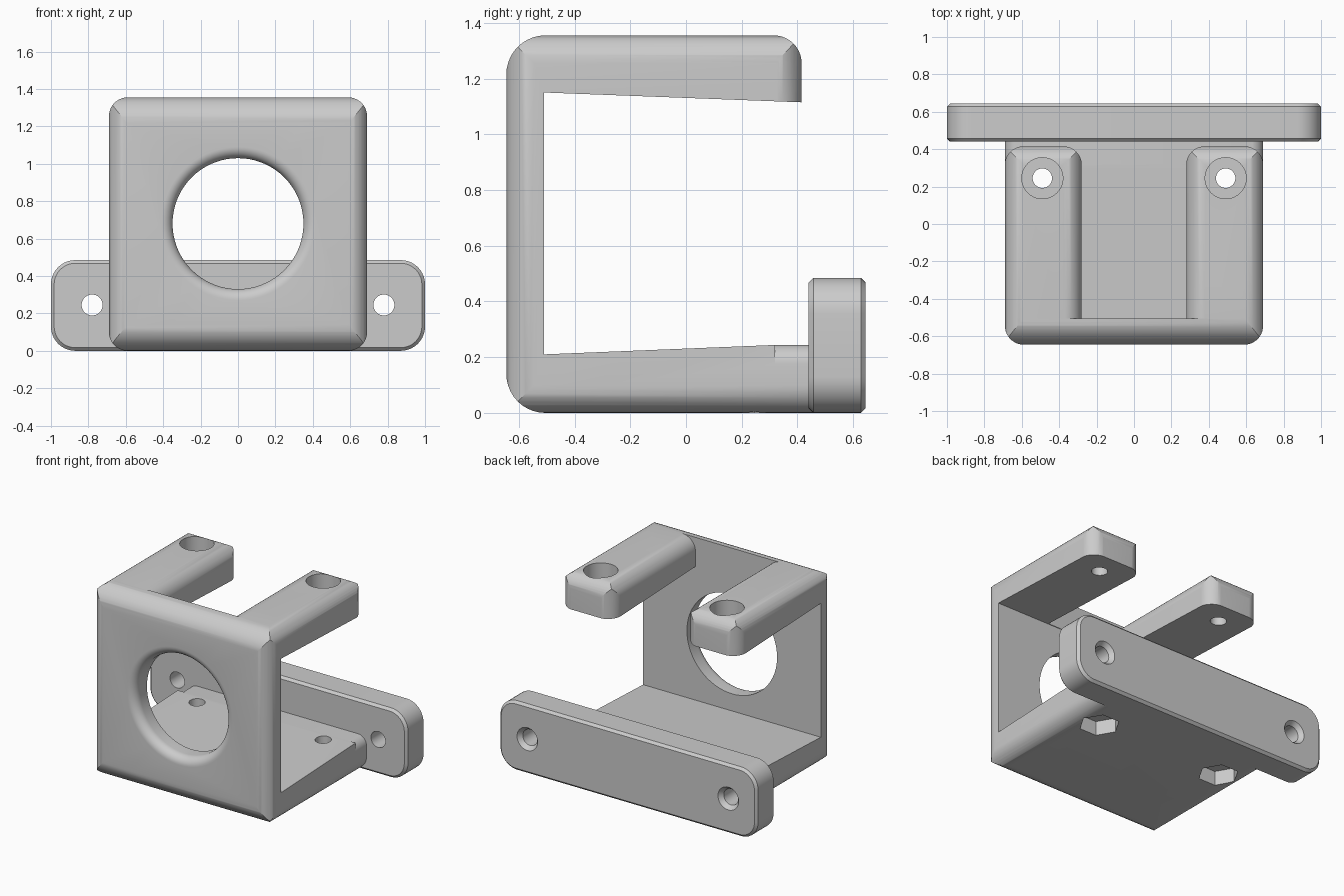
import bpy, bmesh
from math import sin, cos, pi, radians
from mathutils import Vector, Matrix

if "Cube" in bpy.data.objects:
    bpy.data.objects.remove(bpy.data.objects["Cube"])


def outline(corners, n=10):
    """Closed 2D outline; each corner is (a, b, radius)."""
    out, k = [], len(corners)
    for i, (a, b, r) in enumerate(corners):
        p = Vector((a, b))
        if r == 0:
            out.append(p)
            continue
        d1 = (Vector(corners[i - 1][:2]) - p).normalized()
        d2 = (Vector(corners[(i + 1) % k][:2]) - p).normalized()
        c = p + r * (d1 + d2)
        for j in range(n + 1):
            t = pi / 2 * j / n
            out.append(c - r * (d2 * cos(t) + d1 * sin(t)))
    return out


def arc(ca, cb, r, a0, a1, n=10):
    return [(ca + r * cos(radians(a0 + (a1 - a0) * j / n)),
             cb + r * sin(radians(a0 + (a1 - a0) * j / n))) for j in range(n + 1)]


def finish(name, bm):
    bmesh.ops.recalc_face_normals(bm, faces=bm.faces)
    me = bpy.data.meshes.new(name)
    bm.to_mesh(me)
    bm.free()
    ob = bpy.data.objects.new(name, me)
    bpy.context.collection.objects.link(ob)
    return ob


def loft(name, axis, rings):
    """Join (height, outline) rings along an axis and cap both ends."""
    place = {'x': lambda a, b, h: (h, a, b),
             'y': lambda a, b, h: (a, h, b),
             'z': lambda a, b, h: (a, b, h)}[axis]
    bm = bmesh.new()
    loops = [[bm.verts.new(place(p[0], p[1], h)) for p in pts] for h, pts in rings]
    for lo, hi in zip(loops, loops[1:]):
        for i in range(len(lo)):
            j = (i + 1) % len(lo)
            bm.faces.new((lo[i], lo[j], hi[j], hi[i]))
    bm.faces.new(loops[0])
    bm.faces.new(loops[-1])
    return finish(name, bm)


def prism(name, axis, pts, lo, hi):
    return loft(name, axis, [(lo, pts), (hi, pts)])


def circle(a, b, r, n=40):
    return arc(a, b, r, 0, 360 - 360 / n, n - 1)


def boolean(ob, tool, op='DIFFERENCE'):
    m = ob.modifiers.new(op, 'BOOLEAN')
    m.operation, m.solver, m.object = op, 'EXACT', tool
    bpy.context.view_layer.objects.active = ob
    bpy.ops.object.modifier_apply(modifier=m.name)
    bpy.data.objects.remove(tool)


def smooth(ob):
    bpy.ops.object.select_all(action='DESELECT')
    ob.select_set(True)
    bpy.context.view_layer.objects.active = ob
    bpy.ops.object.shade_smooth_by_angle(angle=radians(25))


W, H, F, R = 0.69, 1.355, -0.645, 0.1

# Bracket body: three rounded silhouettes intersected
body = prism("bracket_body", 'x', outline([
    (F, 0, 0.14), (0.46, 0, 0), (0.46, 0.6, 0), (0.415, 0.6, 0),
    (0.415, H, R), (F, H, 0.14)]), -0.8, 0.8)
boolean(body, prism("front_shape", 'y', outline([
    (-W, 0, R), (W, 0, R), (W, H, R), (-W, H, R)]), -0.8, 0.8), 'INTERSECT')
boolean(body, prism("top_shape", 'z', outline([
    (-W, F, R), (W, F, R), (W, 0.8, 0), (-W, 0.8, 0)]), -0.2, 1.6), 'INTERSECT')

# Tapered opening between base and arms
boolean(body, prism("opening", 'x', [
    (-0.51, 0.21), (0.3, 0.243), (0.7, 0.245), (0.7, 1.104), (-0.51, 1.15)], -1, 1))

# Slot between the two arms, flared by the rounded inner edges
right = arc(0.38, H - R, R, 180, 90)
left = [(-a, b) for a, b in reversed(right)]
boolean(body, prism("arm_slot", 'y',
                    [(0.28, 0.9)] + right + [(0.38, 1.5), (-0.38, 1.5)] + left + [(-0.28, 0.9)],
                    -0.505, 0.8))

# Large bore with a rounded front lip
lip = [(F + 0.06 * (1 - cos(radians(t))), 0.35 + 0.06 * (1 - sin(radians(t))))
       for t in range(0, 91, 10)]
rings = [(-0.8, 0.41)] + lip + [(-0.4, 0.35)]
boolean(body, loft("bore", 'y', [(y, circle(0, 0.68, r, 72)) for y, r in rings]))

for s in (-1, 1):
    # Rounded arm tips
    tip = ([(0.2, 0.315)] + arc(0.38, 0.315, 0.101, 180, 90)
           + arc(0.59, 0.315, 0.101, 90, 0) + [(0.8, 0.315), (0.8, 0.5), (0.2, 0.5)])
    boolean(body, prism("tip_cut", 'z', [(s * a, b) for a, b in tip], 0.8, 1.6))
    # Rounded upper edge where the base meets the mounting plate
    edge = arc(0.62, 0.175, 0.07, 90, 0) + [(0.8, 0.175), (0.8, 0.3), (0.62, 0.3)]
    boolean(body, prism("edge_cut", 'y', [(s * a, b) for a, b in edge], 0.32, 0.6))
    # Screw holes, counterbores and hex nut pockets
    x, y = s * 0.49, 0.245
    boolean(body, prism("screw_hole", 'z', circle(x, y, 0.052), -0.2, 1.6))
    boolean(body, prism("counterbore", 'z', circle(x, y, 0.11), 1.23, 1.6))
    boolean(body, prism("nut_pocket", 'z', circle(x, y, 0.13, 6), -0.2, 0.1))


# Mounting plate with chamfered rim
def plate_ring(d):
    r = 0.13 - d
    return outline([(-1 + d, d, r), (1 - d, d, r),
                    (1 - d, 0.485 - d, r), (-1 + d, 0.485 - d, r)])


c = 0.017
plate = loft("mounting_plate", 'y', [
    (0.44, plate_ring(c)), (0.44 + c, plate_ring(0)),
    (0.645 - c, plate_ring(0)), (0.645, plate_ring(c))])
for s in (-1, 1):
    hole = [(0.3, 0.056), (0.615, 0.056), (0.645, 0.08), (0.8, 0.08)]
    boolean(plate, loft("plate_hole", 'y', [(y, circle(s * 0.78, 0.245, r)) for y, r in hole]))

# Join base and plate into one solid
boolean(body, plate, 'UNION')
smooth(body)
